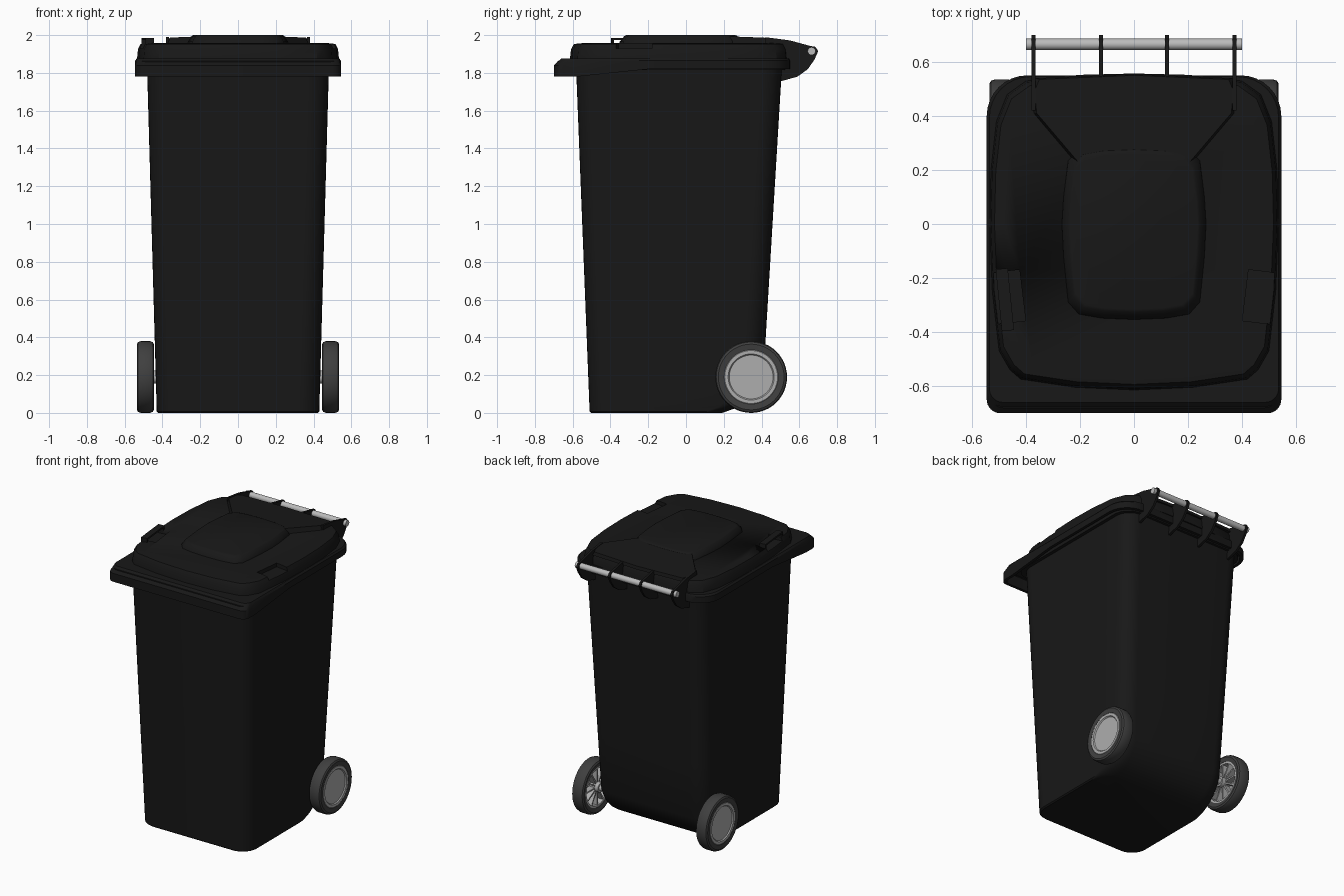
import bpy, bmesh, math
from mathutils import Matrix, Vector

if "Cube" in bpy.data.objects:
    bpy.data.objects.remove(bpy.data.objects["Cube"])


def material(name, v):
    m = bpy.data.materials.new(name)
    m.diffuse_color = (v, v, v, 1)
    m.use_nodes = True
    m.node_tree.nodes["Principled BSDF"].inputs["Base Color"].default_value = m.diffuse_color
    return m


BLACK = material("black_plastic", 0.009)
RUBBER = material("dark_rubber", 0.05)
HUB = material("hub_grey", 0.42)
METAL = material("metal", 0.5)


def finish(name, bm, mat, mirror=False, angle=32):
    bmesh.ops.recalc_face_normals(bm, faces=bm.faces)
    me = bpy.data.meshes.new(name)
    bm.to_mesh(me)
    bm.free()
    ob = bpy.data.objects.new(name, me)
    bpy.context.collection.objects.link(ob)
    me.materials.append(mat)
    bpy.ops.object.select_all(action='DESELECT')
    ob.select_set(True)
    bpy.context.view_layer.objects.active = ob
    bpy.ops.object.shade_smooth_by_angle(angle=math.radians(angle))
    if mirror:
        ob.modifiers.new("mirror", 'MIRROR')
    return ob


def loft(name, rings, mat, wrap=False, **kw):
    """Skin a stack of equal-length rings; cap the ends or join them."""
    bm = bmesh.new()
    vs = [[bm.verts.new(p) for p in r] for r in rings]
    n = len(vs[0])
    pairs = list(zip(vs, vs[1:])) + ([(vs[-1], vs[0])] if wrap else [])
    for a, b in pairs:
        for i in range(n):
            j = (i + 1) % n
            bm.faces.new((a[i], a[j], b[j], b[i]))
    if not wrap:
        bm.faces.new(vs[0])
        bm.faces.new(vs[-1])
    return finish(name, bm, mat, **kw)


def rounded(hx, y0, y1, z, rf, rr, side_ys=(), n=8):
    """Rounded rectangle; z may be a function of y."""
    half = []
    for cy, r, a0 in ((y0 + rf, rf, -90), (y1 - rr, rr, 0)):
        for k in range(n + 1):
            a = math.radians(a0 + 90 * k / n)
            half.append((hx - r + r * math.cos(a), cy + r * math.sin(a)))
        if a0 == -90:
            half += [(hx, y) for y in side_ys]
    pts = half + [(-x, y) for x, y in reversed(half)]
    return [(x, y, z(y) if callable(z) else z) for x, y in pts]


def outline(half, s, z, cy=0.0):
    """Mirror a half outline whose ends lie on x = 0, scaled about cy."""
    pts = half + [(-x, y) for x, y in half[-2:0:-1]]
    return [(x * s, cy + (y - cy) * s, z(y) if callable(z) else z) for x, y in pts]


def box(bm, size, loc, rot=None):
    m = Matrix.Translation(loc) @ (rot or Matrix()) @ Matrix.Diagonal((*size, 1))
    bmesh.ops.create_cube(bm, size=1, matrix=m)


def lathe(name, prof, cy, cz, mat, n=48, **kw):
    """Turn (radius, x) points about an axis along x."""
    rings = [[(x, cy + r * math.cos(2 * math.pi * k / n),
               cz + r * math.sin(2 * math.pi * k / n)) for k in range(n)] for r, x in prof]
    return loft(name, rings, mat, **kw)


# Tapered body with the rounded lower rear edge
def body_ring(z, rear=None, inset=0.0):
    t = z / 1.78
    return rounded(0.43 + 0.05 * t - inset, -0.51 - 0.07 * t + inset,
                   0.398 + 0.107 * t if rear is None else rear, z, 0.11, 0.11)


levels = [(0.008, 0.215), (0.03, 0.275), (0.06, 0.32), (0.10, 0.36), (0.15, 0.39), (0.20, None),
          (0.6, None), (1.0, None), (1.4, None), (1.862, None)]
loft("body", [body_ring(0, 0.19, 0.008)] + [body_ring(z, r) for z, r in levels], BLACK)
loft("body_collar", [rounded(0.505, -0.60, 0.525, z, 0.1, 0.12) for z in (1.815, 1.863)], BLACK)

# Lid skirt, hollow underneath and deeper at the front
SY = (-0.58, -0.2)


def skirt_z(y):
    return 1.78 + 0.04 * min(1, max(0, (y + 0.58) / 0.38))


def shoulder_z(y):
    return 1.84 if y < -0.6 else 1.865


loft("lid_skirt", [
    rounded(0.525, -0.68, 0.53, 1.863, 0.04, 0.14, SY),
    rounded(0.525, -0.68, 0.53, skirt_z, 0.04, 0.14, SY),
    rounded(0.545, -0.70, 0.55, skirt_z, 0.05, 0.15, SY),
    rounded(0.545, -0.70, 0.55, shoulder_z, 0.05, 0.15, SY),
    rounded(0.535, -0.66, 0.545, 1.877, 0.05, 0.15, SY)], BLACK)

# Upper lid
lid_half = [(0, -0.615), (0.22, -0.605), (0.42, -0.575), (0.46, -0.54), (0.50, -0.47),
            (0.525, -0.25), (0.535, 0), (0.53, 0.2), (0.51, 0.38), (0.47, 0.48),
            (0.40, 0.53), (0.2, 0.552), (0, 0.557)]
lid = loft("lid", [outline(lid_half, s, z) for s, z in
                   ((1, 1.87), (0.99, 1.925), (0.965, 1.953), (0.90, 1.957))], BLACK)

# Grip recesses on both sides of the lid
bm = bmesh.new()
for s in (-1, 1):
    box(bm, (0.11, 0.19, 0.06), (s * 0.467, -0.27, 1.96), Matrix.Rotation(-s * 0.12, 4, 'Z'))
cutter = finish("recess_cutter", bm, BLACK)
cutter.hide_render = True
cutter.hide_set(True)
mod = lid.modifiers.new("recess", 'BOOLEAN')
mod.object = cutter
mod.solver = 'EXACT'

# Raised centre pad
pad_half = [(0, -0.355), (0.12, -0.35), (0.205, -0.335), (0.245, -0.29), (0.262, -0.12), (0.268, 0),
            (0.262, 0.1), (0.245, 0.235), (0.205, 0.28), (0.12, 0.295), (0, 0.30)]
loft("lid_pad", [outline(pad_half, s, z, -0.03) for s, z in
                 ((1, 1.95), (0.99, 1.965), (0.91, 1.996), (0.88, 2.0))], BLACK)

# Raised rear panel that fans out towards the hinge
rear_half = [(0, 0.2), (0.19, 0.21), (0.36, 0.41), (0.365, 0.46), (0.365, 0.50), (0.35, 0.535), (0, 0.55)]


def rear_z(y):
    return 1.994 - 0.25 * max(0, y - 0.3) ** 1.6


loft("lid_rear_panel", [outline(rear_half, 1.04, 1.945, 0.42), outline(rear_half, 1, rear_z, 0.42)], BLACK)

# Small grip bar on the left side of the lid
bm = bmesh.new()
tilt = Matrix.Rotation(0.1, 4, 'Z')
box(bm, (0.045, 0.23, 0.012), (-0.478, -0.28, 1.979), tilt)
for d in (-0.109, 0.109):
    p = Vector((-0.478, -0.28, 1.96)) + tilt @ Vector((0, d, 0))
    box(bm, (0.045, 0.012, 0.045), p, tilt)
finish("lid_grip", bm, BLACK)

# Hinge plates and rear handle rod
lower = [(0.66, 1.942), (0.685, 1.938), (0.70, 1.915), (0.68, 1.87), (0.645, 1.82),
         (0.59, 1.78), (0.50, 1.755)]
for name, x, front in (("outer_hinge_plates", 0.372, [(0.50, 1.90), (0.42, 1.945), (0.42, 1.989), (0.55, 1.972)]),
                       ("inner_hinge_plates", 0.122, [(0.50, 1.95), (0.55, 1.965)])):
    loft(name, [[(x + dx, y, z) for y, z in front + lower] for dx in (-0.008, 0.008)], BLACK, mirror=True)
lathe("handle_rod", [(0.021, -0.40), (0.021, 0.40)], 0.665, 1.915, METAL, n=24)

# Wheels and axle
WY, WZ = 0.345, 0.19
lathe("axle", [(0.022, -0.46), (0.022, 0.46)], WY, WZ, METAL, n=24)
lathe("tyres", [(0.143, 0.452), (0.172, 0.445), (0.184, 0.451), (0.19, 0.465), (0.19, 0.515),
                (0.185, 0.529), (0.174, 0.535), (0.143, 0.531)], WY, WZ, RUBBER, wrap=True, mirror=True)
lathe("wheel_hubs", [(0.02, 0.50), (0.13, 0.50), (0.13, 0.454), (0.145, 0.454), (0.145, 0.528),
                     (0.14, 0.532), (0.122, 0.532), (0.116, 0.525)], WY, WZ, HUB, mirror=True)
lathe("hub_centres", [(0.034, 0.432), (0.034, 0.505)], WY, WZ, HUB, n=24, mirror=True)
bm = bmesh.new()
for k in range(12):
    r = Matrix.Rotation(k * math.pi / 6, 4, 'X')
    box(bm, (0.045, 0.105, 0.010), Vector((0.480, WY, WZ)) + r @ Vector((0, 0.08, 0)), r)
finish("wheel_spokes", bm, HUB, mirror=True)
